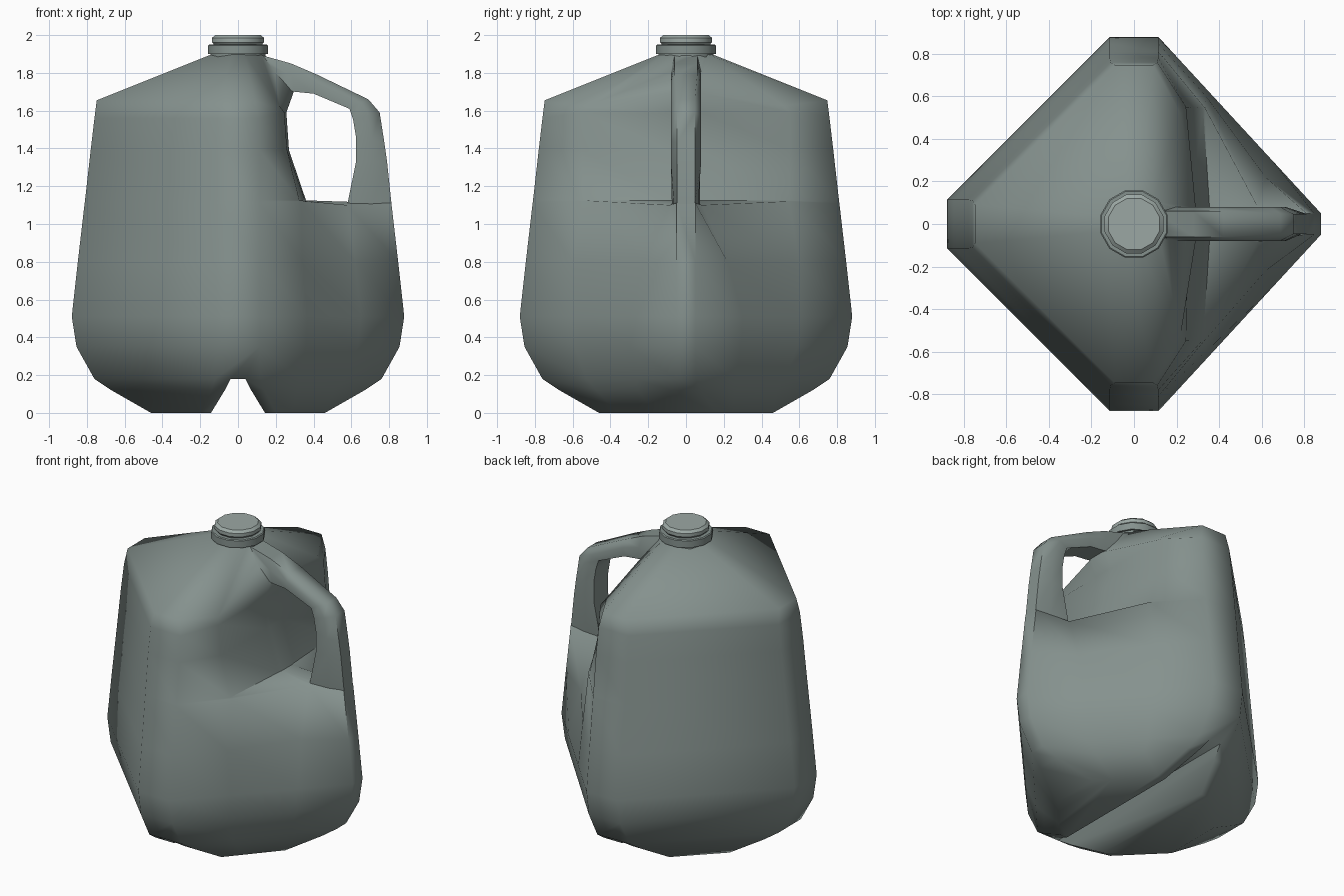
import bpy, bmesh
from math import sin, cos, radians, pi

if "Cube" in bpy.data.objects:
    bpy.data.objects.remove(bpy.data.objects["Cube"])


def material(name, rgb):
    m = bpy.data.materials.new(name)
    m.diffuse_color = (*rgb, 1)
    m.use_nodes = True
    m.node_tree.nodes["Principled BSDF"].inputs["Base Color"].default_value = m.diffuse_color
    return m


PLASTIC = material("jug_plastic", (.235, .285, .27))
LID = material("lid_plastic", (.33, .39, .37))


def make(name, bm, angle, mat):
    bmesh.ops.recalc_face_normals(bm, faces=bm.faces)
    me = bpy.data.meshes.new(name)
    bm.to_mesh(me)
    bm.free()
    me.materials.append(mat)
    ob = bpy.data.objects.new(name, me)
    bpy.context.collection.objects.link(ob)
    smooth(ob, angle)
    return ob


def smooth(ob, angle):
    bpy.ops.object.select_all(action='DESELECT')
    ob.select_set(True)
    bpy.context.view_layer.objects.active = ob
    bpy.ops.object.shade_smooth_by_angle(angle=radians(angle))


def loft(name, rings, angle=60, mat=PLASTIC):
    """Skin closed rings of equal length and cap both ends."""
    bm = bmesh.new()
    vs = [[bm.verts.new(p) for p in r] for r in rings]
    n = len(vs[0])
    for r0, r1 in zip(vs, vs[1:]):
        for i in range(n):
            j = (i + 1) % n
            bm.faces.new((r0[i], r0[j], r1[j], r1[i]))
    bm.faces.new(vs[0])
    bm.faces.new(vs[-1])
    return make(name, bm, angle, mat)


def mirror_y(half):
    return half + [(x, -y, z) for x, y, z in reversed(half)]


def lerp(a, b, t):
    return (a[0] + (b[0] - a[0]) * t, a[1] + (b[1] - a[1]) * t)


def body_ring(z, a, h, d=None, e=None, f=None, g=.05, zs=(0, 0, 0)):
    """Diamond section with cut tips; d, e, f shape the handle side."""
    c = (h, a)
    f = (f or a, g)
    d = d or lerp(c, f, .33)
    e = e or lerp(c, f, .7)
    half = [(-a, h, z), (-h, a, z), (*c, z)]
    half += [(*p, z + o) for p, o in zip((d, e, f), zs)]
    return mirror_y(half)


# Body: stacked diamond sections, hollowed beside the grip
rings = [
    body_ring(0, .46, .20, g=.16),
    body_ring(.12, .67, .14, g=.08),
    body_ring(.18, .76, .12),
    body_ring(.35, .855, .115),
    body_ring(.51, .88, .115),
    body_ring(.80, .848, .115, d=(.34, .60), e=(.62, .22)),
    body_ring(1.11, .812, .115, d=(.335, .545), e=(.58, .085), zs=(.01, -.01, 0)),
    body_ring(1.125, .81, .115, d=(.325, .545), e=(.355, .085), f=.36),
    body_ring(1.39, .78, .115, d=(.26, .55), e=(.267, .085), f=.27),
    body_ring(1.56, .76, .11, d=(.245, .55), e=(.253, .08), f=.256, zs=(.03, .03, .03)),
    body_ring(1.655, .748, .09, d=(.22, .52), e=(.29, .08), f=.295, zs=(-.03, .04, .045)),
    mirror_y([(.14 * cos(radians(t)), .14 * sin(radians(t)), 1.9)
              for t in (165, 105, 75, 50, 30, 10)]),
]
body = loft("jug_body", rings)

# Grip: tapered bar swept from the neck down into the corner
path = [((.08, 1.75), (.12, 1.895)), ((.30, 1.70), (.28, 1.85)),
        ((.40, 1.69), (.42, 1.79)), ((.59, 1.61), (.69, 1.66)),
        ((.61, 1.55), (.75, 1.59)), ((.625, 1.46), (.775, 1.43)),
        ((.625, 1.33), (.789, 1.33)), ((.58, 1.11), (.812, 1.112)),
        ((.58, .95), (.815, .95))]
grip_rings = []
for i, o in path:
    m = lerp(i, o, .55)
    w = .047 if o[0] > .6 else .06
    s = .75 if i[1] < 1 else 1
    k = .065 if i[1] < 1.2 else .08
    grip_rings.append(mirror_y([(i[0], .075 * s, i[1]), (m[0], k * s, m[1]), (o[0], w * s, o[1])]))
grip = loft("grip", grip_rings)

# Groove under the base, running front to back
prof = [(-.155, -.02), (-.07, .12), (-.04, .18), (.04, .18), (.07, .12), (.155, -.02)]
groove = loft("groove_cutter", [[(x, y, z) for x, z in prof] for y in (-1, 1)])

for tool, op in ((grip, 'UNION'), (groove, 'DIFFERENCE')):
    mod = body.modifiers.new(op, 'BOOLEAN')
    mod.object, mod.operation, mod.solver = tool, op, 'EXACT'
    bpy.context.view_layer.objects.active = body
    bpy.ops.object.modifier_apply(modifier=mod.name)
    bpy.data.objects.remove(tool)
smooth(body, 68)


# Neck collar and cap: twelve-sided turned shapes
def turned(name, profile, mat, n=12):
    return loft(name, [[(r * cos(2 * pi * (k + .5) / n), r * sin(2 * pi * (k + .5) / n), z)
                        for k in range(n)] for r, z in profile], 40, mat)


turned("neck_collar", [(.15, 1.87), (.15, 1.9), (.164, 1.9), (.164, 1.945), (.158, 1.95), (.13, 1.95)], PLASTIC)
turned("cap", [(.13, 1.94), (.135, 1.955), (.143, 1.962), (.143, 1.985), (.125, 2.0)], LID)
